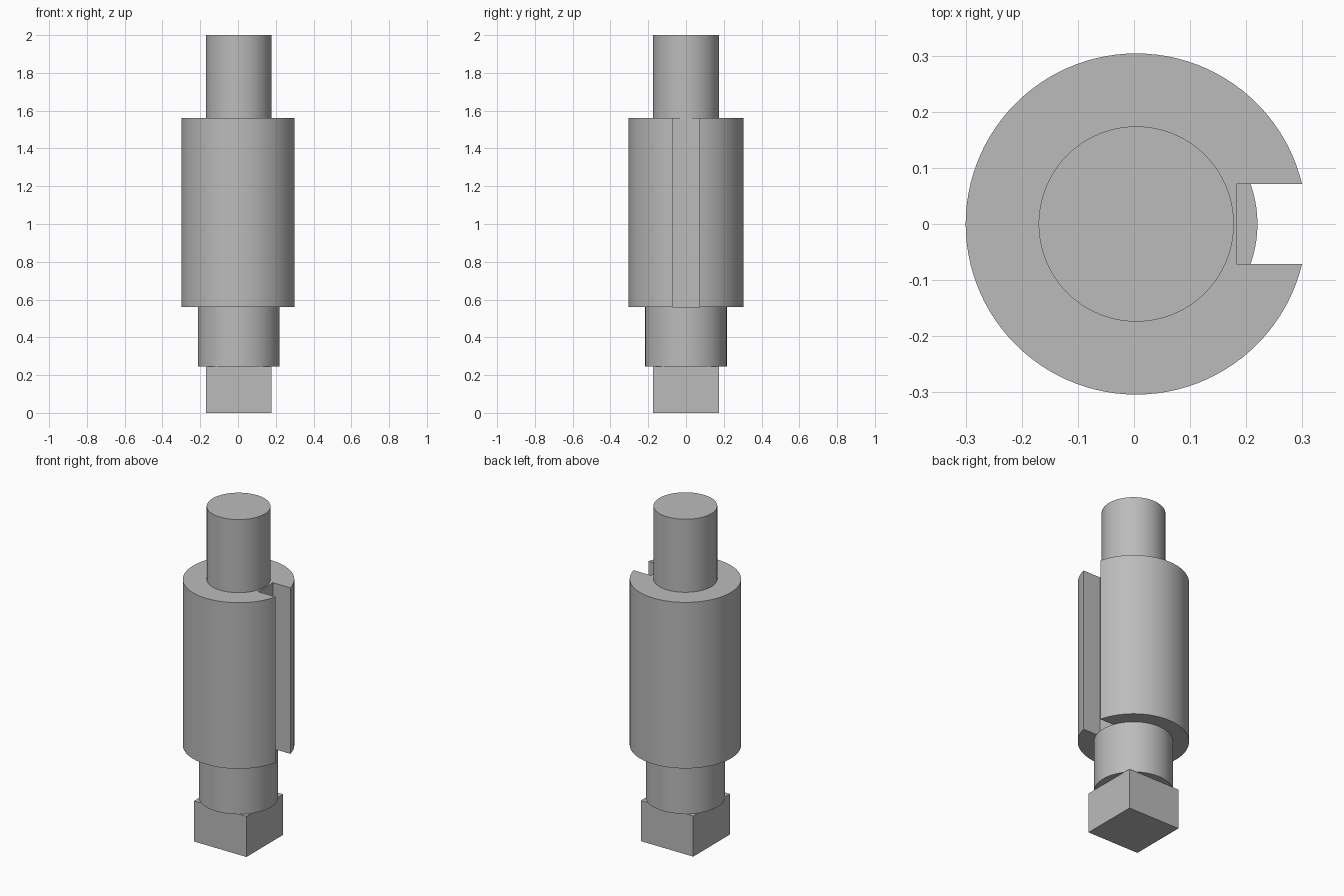
import bpy
import bmesh
import math

if "Cube" in bpy.data.objects:
    bpy.data.objects.remove(bpy.data.objects["Cube"], do_unlink=True)

AXIS_X = 0.004
SEGMENTS = 96

steel = bpy.data.materials.new("grey_steel")
steel.use_nodes = True
colour = (0.5, 0.5, 0.5, 1)
steel.diffuse_color = colour
steel.node_tree.nodes["Principled BSDF"].inputs["Base Color"].default_value = colour


def extrude_outline(name, outline, z0, z1, smooth=True):
    """Extrude a closed plan outline from z0 to z1."""
    bm = bmesh.new()
    base = bm.faces.new([bm.verts.new((AXIS_X + x, y, z0)) for x, y in outline])
    top = bmesh.ops.extrude_face_region(bm, geom=[base], use_keep_orig=True)["geom"]
    moved = [v for v in top if isinstance(v, bmesh.types.BMVert)]
    bmesh.ops.translate(bm, verts=moved, vec=(0, 0, z1 - z0))
    bmesh.ops.recalc_face_normals(bm, faces=bm.faces)
    mesh = bpy.data.meshes.new(name)
    bm.to_mesh(mesh)
    bm.free()
    mesh.materials.append(steel)
    obj = bpy.data.objects.new(name, mesh)
    bpy.context.collection.objects.link(obj)
    if smooth:
        bpy.ops.object.select_all(action="DESELECT")
        obj.select_set(True)
        bpy.context.view_layer.objects.active = obj
        bpy.ops.object.shade_smooth_by_angle(angle=math.radians(30))
    return obj


def arc(radius, start=0.0):
    """Points round the axis, leaving a gap of +-start about +x."""
    span = 2 * math.pi - 2 * start
    count = SEGMENTS + 1 if start else SEGMENTS
    return [(radius * math.cos(start + span * i / SEGMENTS),
             radius * math.sin(start + span * i / SEGMENTS)) for i in range(count)]


# Square drive end
half = 0.174
extrude_outline("square_drive", [(-half, -half), (half, -half), (half, half), (-half, half)],
                0, 0.245, smooth=False)

# Round neck and top journal
extrude_outline("lower_neck", arc(0.216), 0.245, 0.56)
extrude_outline("top_journal", arc(0.174), 1.56, 2.0)

# Main body with a full-length keyway on the +x side
body_radius, key_half, key_floor = 0.304, 0.071, 0.179
keyed = arc(body_radius, math.asin(key_half / body_radius))
keyed += [(key_floor, -key_half), (key_floor, key_half)]
extrude_outline("keyed_body", keyed, 0.56, 1.56)
